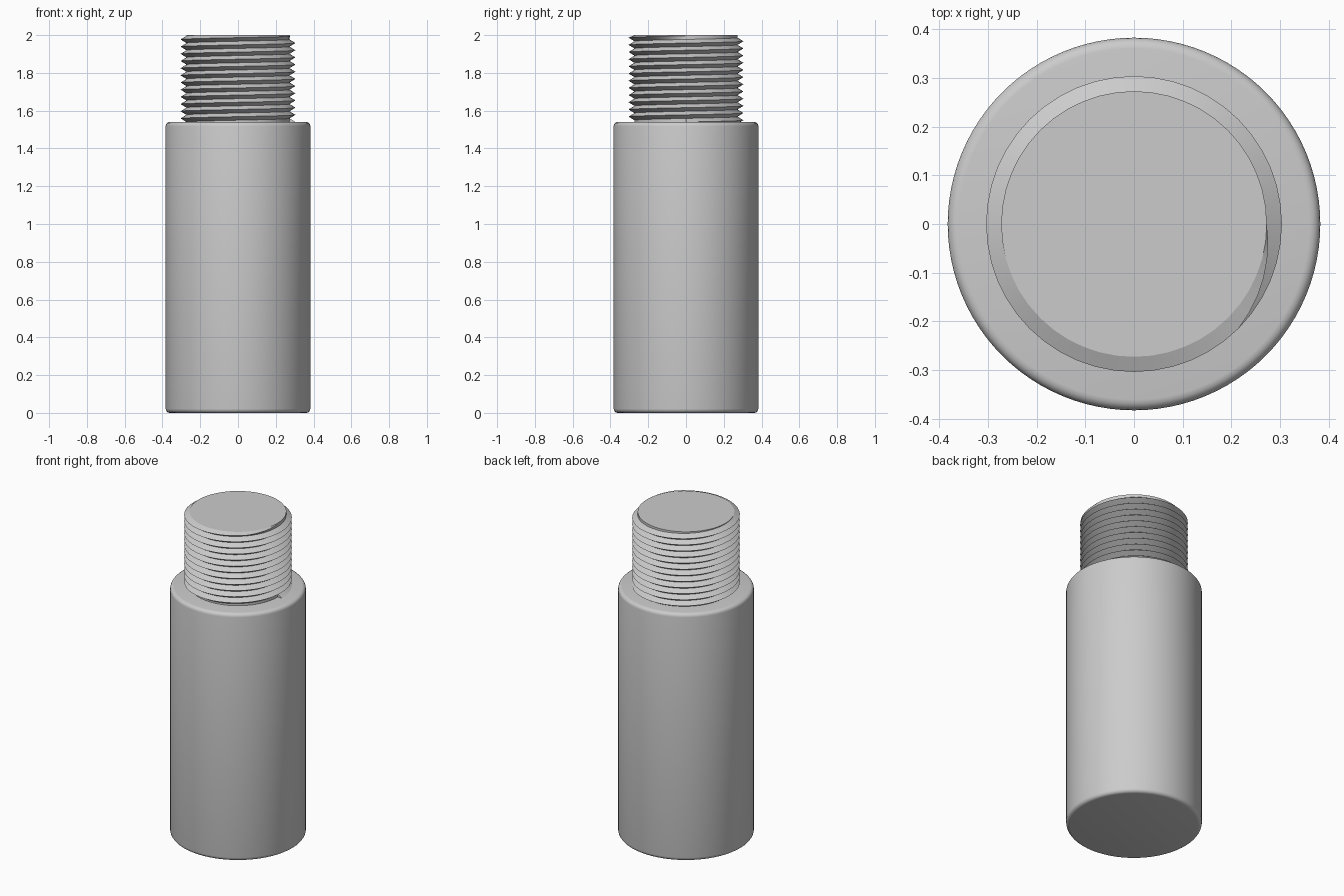
import bpy
import bmesh
from math import sin, cos, pi, radians

if "Cube" in bpy.data.objects:
    bpy.data.objects.remove(bpy.data.objects["Cube"], do_unlink=True)

# Single grey material
GREY = (0.6, 0.6, 0.6, 1.0)
steel = bpy.data.materials.new("grey steel")
steel.use_nodes = True
steel.diffuse_color = GREY
steel.node_tree.nodes["Principled BSDF"].inputs["Base Color"].default_value = GREY

BODY_R, SHOULDER, TOP = 0.383, 1.54, 2.0
CORE_R, CREST_R = 0.273, 0.304
PITCH, TURNS, STEPS = 0.038, 12, 48


def cylinder(name, radius, z0, z1, sides):
    bpy.ops.mesh.primitive_cylinder_add(
        vertices=sides, radius=radius, depth=z1 - z0, location=(0, 0, (z0 + z1) / 2))
    obj = bpy.context.object
    obj.name = name
    obj.data.materials.append(steel)
    return obj


# Main body with rounded rims
body = cylinder("body", BODY_R, 0, SHOULDER, 96)
bevel = body.modifiers.new("rounded rims", "BEVEL")
bevel.width = 0.022
bevel.segments = 4
bevel.limit_method = "ANGLE"
bpy.ops.object.modifier_apply(modifier=bevel.name)
bpy.ops.object.shade_smooth_by_angle(angle=radians(40))

# Stud core
cylinder("stud_core", CORE_R, SHOULDER - 0.02, TOP, STEPS)
bpy.ops.object.shade_smooth_by_angle(angle=radians(40))

# Right-handed V thread swept up the core, fading out over its last eighth turn
bm = bmesh.new()
last = TURNS * STEPS
previous = None
for i in range(last + 1):
    a = 2 * pi * i / STEPS
    z = SHOULDER + PITCH * i / STEPS
    fade = min(1, (last - i) / (STEPS / 8))
    crest = CORE_R + (CREST_R - CORE_R) * fade
    profile = ((CORE_R, z - PITCH / 2), (crest, z), (CORE_R, z + PITCH / 2))
    ring = [bm.verts.new((r * cos(a), r * sin(a), min(h, TOP))) for r, h in profile]
    if previous:
        for k in range(2):
            bm.faces.new((previous[k], ring[k], ring[k + 1], previous[k + 1]))
    else:
        bm.faces.new(ring[::-1])
    previous = ring
bmesh.ops.recalc_face_normals(bm, faces=bm.faces)
mesh = bpy.data.meshes.new("thread")
bm.to_mesh(mesh)
bm.free()
mesh.materials.append(steel)
thread = bpy.data.objects.new("thread", mesh)
bpy.context.collection.objects.link(thread)
bpy.ops.object.select_all(action="DESELECT")
thread.select_set(True)
bpy.context.view_layer.objects.active = thread
bpy.ops.object.shade_smooth_by_angle(angle=radians(30))
